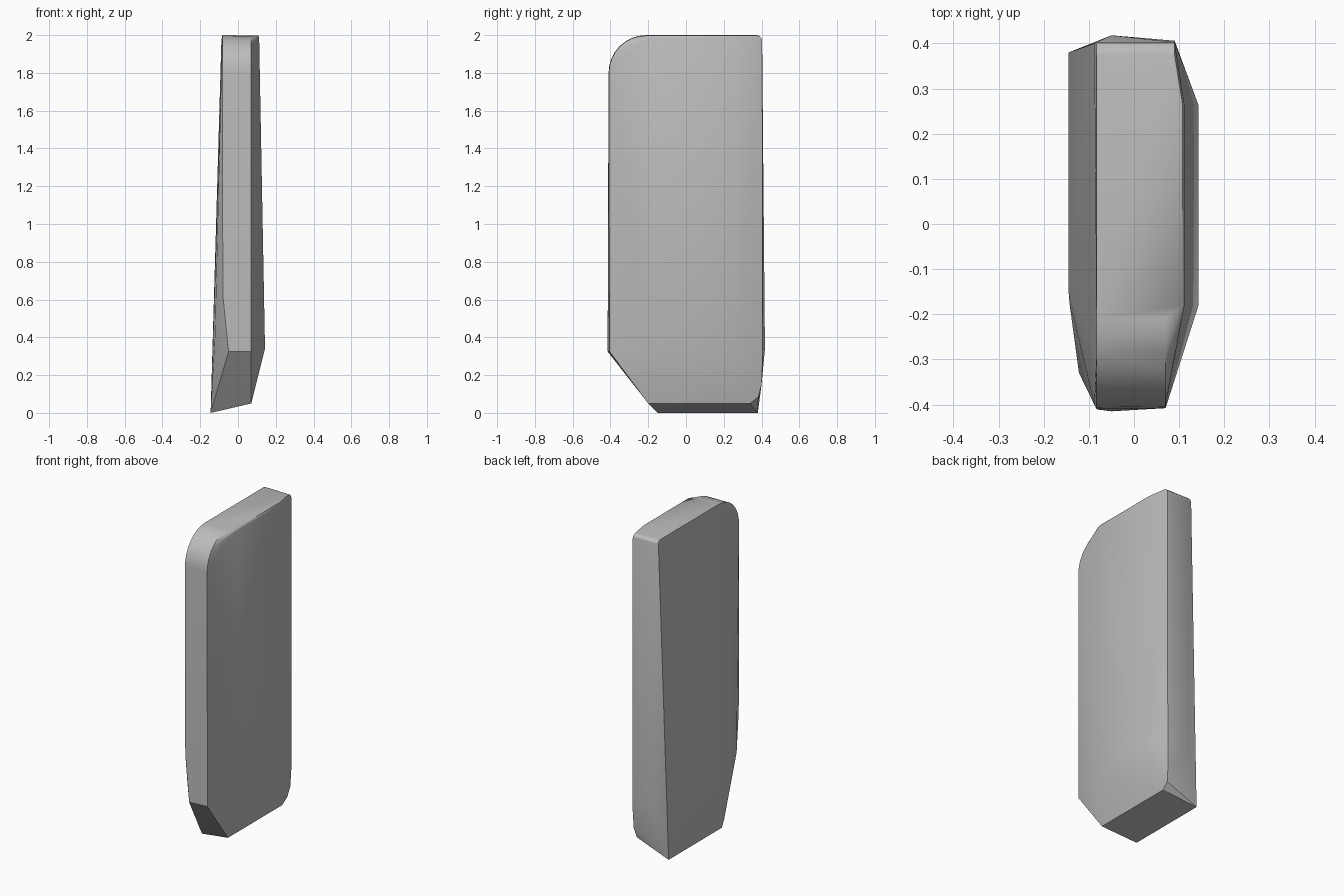
import bpy, bmesh, math

cube = bpy.data.objects.get("Cube")
if cube:
    bpy.data.objects.remove(cube, do_unlink=True)


def make_material(name, value):
    mat = bpy.data.materials.new(name)
    mat.use_nodes = True
    color = (value, value, value, 1)
    mat.diffuse_color = color
    mat.node_tree.nodes["Principled BSDF"].inputs["Base Color"].default_value = color
    return mat


def arc(x, cy, cz, r, start, end, steps):
    """Rounded corner in the side plane at a given x."""
    angles = [math.radians(start + (end - start) * i / steps) for i in range(steps + 1)]
    return [(x, cy + r * math.cos(a), cz + r * math.sin(a)) for a in angles]


points = []

# Rounded front top corner, on both rims
points += arc(0.07, -0.21, 1.8, 0.198, 180, 90, 8)
points += arc(-0.083, -0.21, 1.8, 0.2, 180, 90, 8)

# Small rounded back top corner, on both rims
points += arc(0.09, 0.373, 1.968, 0.03, 90, 0, 3)
points += arc(-0.083, 0.373, 1.97, 0.03, 90, 0, 3)

# Shallow crest along the left broad face
for y in (-0.18, 0.263):
    points += [(0.143, y, 0.34), (0.112, y, 1.985), (0.108, y, 1.998)]

# Left lower rim with a rounded back corner
points += [(0.07, -0.405, 0.325), (0.07, -0.2, 0.05), (0.07, 0.34, 0.05),
           (0.075, 0.383, 0.085), (0.085, 0.4, 0.15), (0.09, 0.406, 0.3)]

# Right broad face: flat, wider at the foot, with a chamfered front edge
points += [(-0.145, -0.15, 0), (-0.145, 0.38, 0), (-0.088, 0.4, 1.97),
           (-0.088, -0.4, 1.8), (-0.122, -0.33, 0.4), (-0.143, -0.175, 0.04)]

# Lower ridge on the front and back edges
points += [(-0.05, -0.415, 0.325), (-0.08, -0.411, 0.62), (-0.05, 0.418, 0.34)]

# Wrap the outline in one closed skin
bm = bmesh.new()
for p in points:
    bm.verts.new(p)
hull = bmesh.ops.convex_hull(bm, input=bm.verts[:])
loose = [v for v in bm.verts if not v.link_faces]
bmesh.ops.delete(bm, geom=loose, context='VERTS')
bmesh.ops.dissolve_limit(bm, angle_limit=math.radians(0.5),
                         verts=bm.verts[:], edges=bm.edges[:])
bmesh.ops.recalc_face_normals(bm, faces=bm.faces[:])
mesh = bpy.data.meshes.new("slab_body")
bm.to_mesh(mesh)
bm.free()

body = bpy.data.objects.new("slab_body", mesh)
bpy.context.collection.objects.link(body)
mesh.materials.append(make_material("plain_grey", 0.5))

bpy.ops.object.select_all(action='DESELECT')
body.select_set(True)
bpy.context.view_layer.objects.active = body
bpy.ops.object.shade_smooth_by_angle(angle=math.radians(30))
